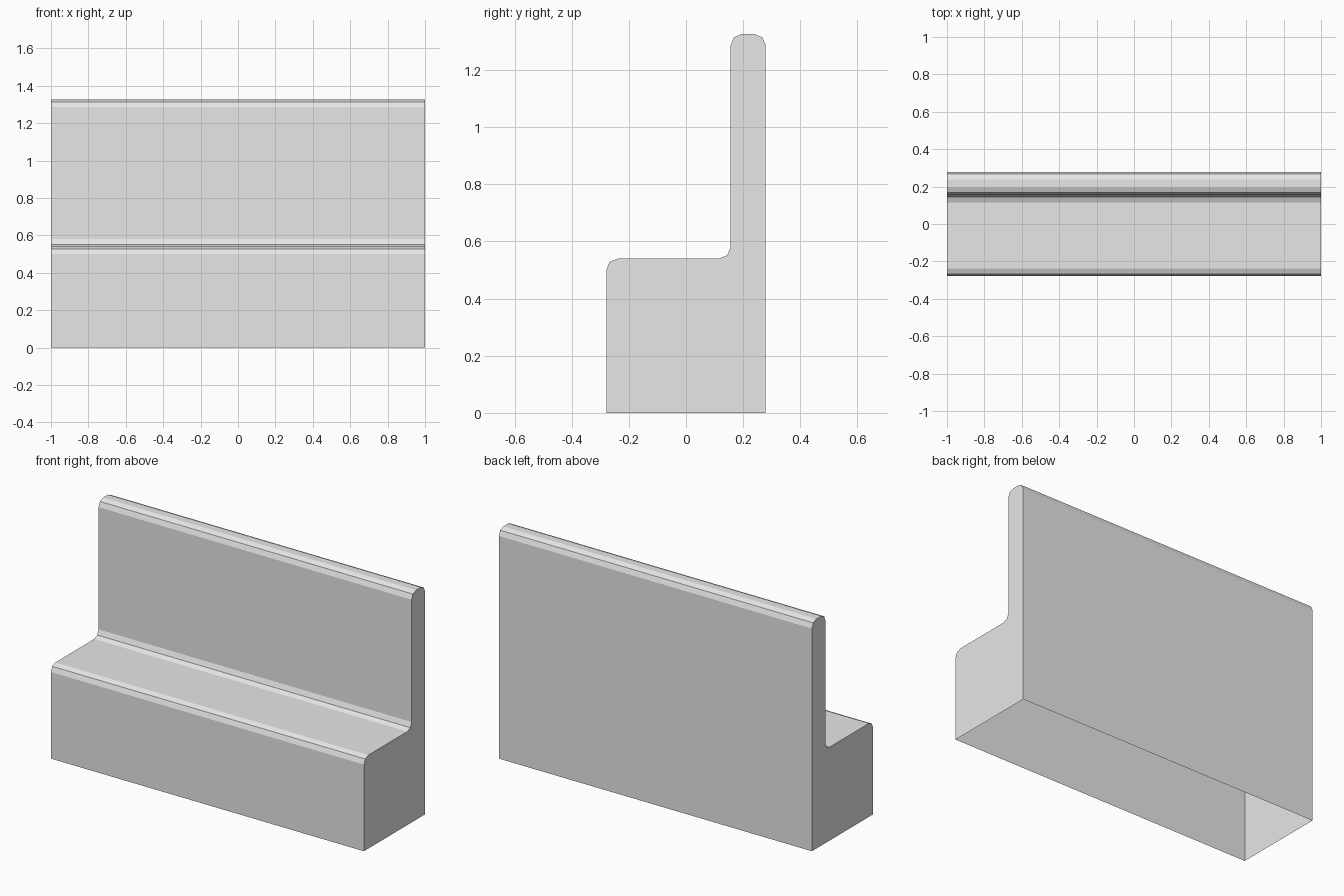
import bpy, bmesh, math

if "Cube" in bpy.data.objects:
    bpy.data.objects.remove(bpy.data.objects["Cube"])

HALF_LENGTH = 1.0
FRONT, BACK = -0.279, 0.279
BACKREST_FRONT = 0.156
SEAT_Z, TOP_Z = 0.54, 1.326
R = 0.04


def arc(cy, cz, start, end, steps=2):
    """Rounded corner points (y, z) around a centre, angles in degrees."""
    angles = [math.radians(start + (end - start) * i / steps) for i in range(steps + 1)]
    return [(cy + R * math.cos(a), cz + R * math.sin(a)) for a in angles]


# Side profile, from the bottom front edge over the seat and backrest to the bottom back edge
profile = [(FRONT, 0.0)]
profile += arc(FRONT + R, SEAT_Z - R, 180, 90)             # seat front edge
profile += arc(BACKREST_FRONT - R, SEAT_Z + R, -90, 0)     # seat to backrest fillet
profile += arc(BACKREST_FRONT + R, TOP_Z - R, 180, 90)     # backrest top front
profile += arc(BACK - R, TOP_Z - R, 90, 0)                 # backrest top back
profile += [(BACK, 0.0)]

# Bench shell: both ends closed, underside left open
bm = bmesh.new()
left = [bm.verts.new((-HALF_LENGTH, y, z)) for y, z in profile]
right = [bm.verts.new((HALF_LENGTH, y, z)) for y, z in profile]
for i in range(len(profile) - 1):
    bm.faces.new((left[i], right[i], right[i + 1], left[i + 1]))
bm.faces.new(left)
bm.faces.new(list(reversed(right)))

mesh = bpy.data.meshes.new("bench")
bm.to_mesh(mesh)
bm.free()

grey = bpy.data.materials.new("light grey")
grey.diffuse_color = (0.8, 0.8, 0.8, 1.0)
grey.use_nodes = True
grey.node_tree.nodes["Principled BSDF"].inputs["Base Color"].default_value = grey.diffuse_color
mesh.materials.append(grey)

bench = bpy.data.objects.new("bench", mesh)
bpy.context.collection.objects.link(bench)
